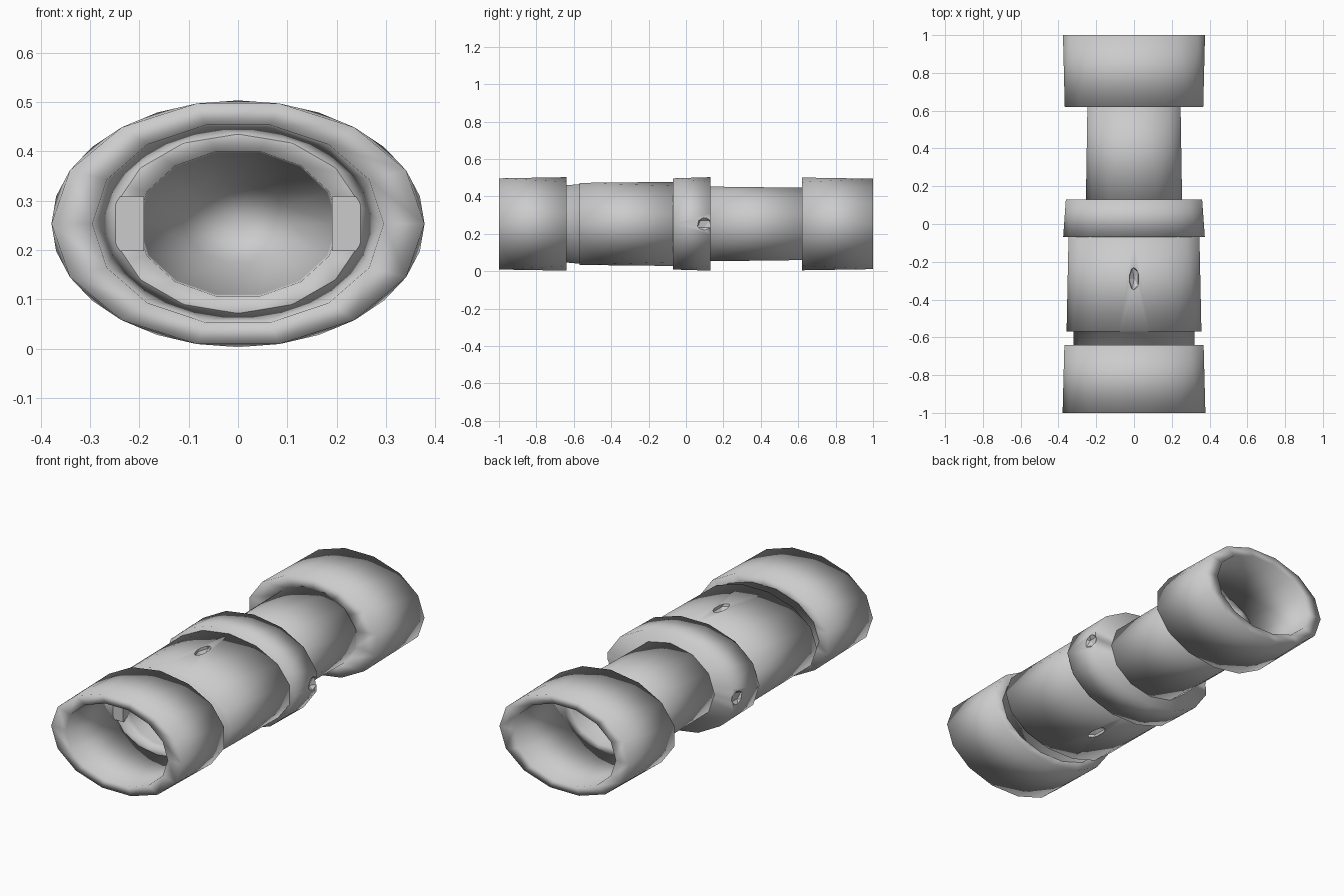
import bpy, bmesh, math

if "Cube" in bpy.data.objects:
    bpy.data.objects.remove(bpy.data.objects["Cube"], do_unlink=True)

MID_Z = 0.253

grey = bpy.data.materials.new("plain grey")
grey.use_nodes = True
grey.diffuse_color = (0.6, 0.6, 0.6, 1)
grey.node_tree.nodes["Principled BSDF"].inputs["Base Color"].default_value = (0.6, 0.6, 0.6, 1)


def add_object(name, bm, smooth=True):
    bmesh.ops.remove_doubles(bm, verts=bm.verts, dist=0.0005)
    bmesh.ops.recalc_face_normals(bm, faces=bm.faces)
    for f in bm.faces:
        f.smooth = smooth
    mesh = bpy.data.meshes.new(name)
    bm.to_mesh(mesh)
    bm.free()
    mesh.materials.append(grey)
    obj = bpy.data.objects.new(name, mesh)
    bpy.context.collection.objects.link(obj)
    return obj


def loft(name, rings, sides=14, closed=False):
    """Join elliptical rings (y, x radius, z radius, half-step turn) with triangles."""
    bm = bmesh.new()
    loops = []
    for y, rx, rz, turn in rings:
        angles = [2 * math.pi * (i + turn / 2) / sides for i in range(sides)]
        loops.append([bm.verts.new((rx * math.cos(a), y, MID_Z + rz * math.sin(a)))
                      for a in angles])
    pairs = list(zip(range(len(rings)), range(1, len(rings))))
    if closed:
        pairs.append((len(rings) - 1, 0))
    for a, b in pairs:
        # the diagonal follows the turn, so twisted bands stay convex
        if rings[a][3] > rings[b][3]:
            a, b = b, a
        low, high = loops[a], loops[b]
        for i in range(sides):
            j = (i + 1) % sides
            bm.faces.new((low[i], low[j], high[i]))
            bm.faces.new((low[j], high[j], high[i]))
    return add_object(name, bm)


def collar(name, outer_end, inner_end, rx, rz):
    """Hollow end collar with a slightly tapering bore."""
    return loft(name, [
        (outer_end, rx, rz, 0),
        (inner_end, rx, rz, 1),
        (inner_end, 0.25, 0.18, 1),
        (outer_end, 0.295, 0.205, 0),
    ], closed=True)


def dent(target, name, location, size):
    """Small faceted pit cut into a part."""
    bm = bmesh.new()
    bmesh.ops.create_icosphere(bm, subdivisions=1, radius=1)
    bmesh.ops.scale(bm, vec=size, verts=bm.verts)
    bmesh.ops.translate(bm, vec=location, verts=bm.verts)
    cutter = add_object(name, bm, smooth=False)
    cutter.hide_render = True
    cutter.hide_viewport = True
    cutter.display_type = 'WIRE'
    mod = target.modifiers.new(name, 'BOOLEAN')
    mod.operation = 'DIFFERENCE'
    mod.solver = 'EXACT'
    mod.object = cutter


# End collars
collar("front_collar", -1.0, -0.64, 0.378, 0.25)
collar("back_collar", 1.0, 0.62, 0.376, 0.248)

# Grip with the deep front cavity and the groove behind the collar
grip = loft("grip", [
    (-0.22, 0, 0, 0),
    (-0.30, 0.11, 0.08, 0),
    (-0.62, 0.20, 0.147, 0),
    (-0.66, 0.205, 0.15, 0),
    (-0.66, 0.32, 0.21, 0),
    (-0.57, 0.32, 0.218, 0),
    (-0.57, 0.357, 0.225, 0),
    (-0.05, 0.355, 0.225, 1),
    (-0.05, 0, 0, 1),
])

# Middle collar
middle = loft("middle_collar", [
    (-0.07, 0, 0, 0),
    (-0.07, 0.375, 0.25, 0),
    (0.13, 0.37, 0.25, 1),
    (0.13, 0, 0, 1),
])

# Neck with the dished back cavity
loft("neck", [
    (0.10, 0, 0, 0),
    (0.10, 0.255, 0.2, 0),
    (0.64, 0.255, 0.2, 1),
    (0.64, 0.21, 0.15, 1),
    (0.46, 0.13, 0.09, 1),
    (0.40, 0, 0, 1),
], sides=12)

# Lugs on the ledge inside the front opening
for side, label in ((1, "left"), (-1, "right")):
    bm = bmesh.new()
    bmesh.ops.create_cube(bm, size=1)
    bmesh.ops.scale(bm, vec=(0.06, 0.09, 0.11), verts=bm.verts)
    bmesh.ops.translate(bm, vec=(side * 0.22, -0.63, MID_Z), verts=bm.verts)
    add_object(label + "_lug", bm, smooth=False)
    # pit in each flank of the middle collar
    dent(middle, label + "_collar_dent", (side * 0.37, 0.1, MID_Z), (0.03, 0.045, 0.04))

# Pits in the top and bottom of the grip
for side, label in ((1, "top"), (-1, "bottom")):
    dent(grip, label + "_grip_dent", (0, -0.29, MID_Z + side * 0.225), (0.03, 0.07, 0.035))
